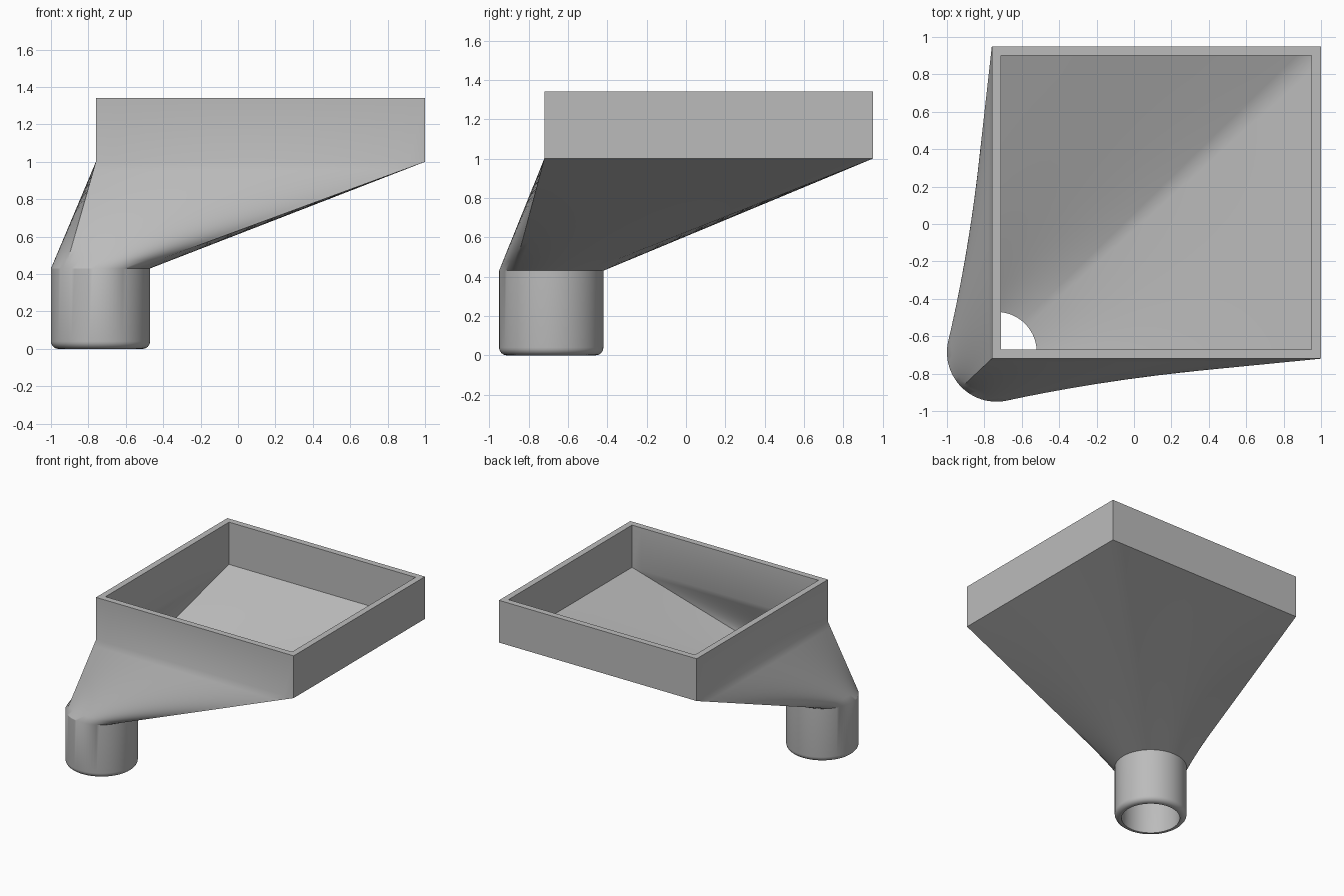
import bpy
import bmesh
from math import sin, cos, pi, radians
from mathutils import Vector

if "Cube" in bpy.data.objects:
    bpy.data.objects.remove(bpy.data.objects["Cube"], do_unlink=True)

SIDE = 20            # segments per hopper side
N = SIDE * 4
ROWS = 12            # rows along the transition
SPOUT = Vector((-0.735, -0.685))
LOW, HIGH = Vector((-0.76, -0.72)), Vector((1.0, 0.95))
WALL = 0.05
R_OUT, ROUND = 0.265, 0.04
Z_NECK, Z_BOX, Z_TOP = 0.43, 1.0, 1.34


def circle(r, z):
    """Ring that starts at the 45 degree point so quarters face the box sides."""
    angles = [pi / 4 + 2 * pi * i / N for i in range(N)]
    return [Vector((SPOUT.x + r * cos(a), SPOUT.y + r * sin(a), z)) for a in angles]


def rectangle(inset, z):
    """Rectangular ring with evenly spaced points, starting at the back left corner."""
    x0, y0, x1, y1 = LOW.x + inset, LOW.y + inset, HIGH.x - inset, HIGH.y - inset
    corners = [Vector(c) for c in ((x1, y1, z), (x0, y1, z), (x0, y0, z), (x1, y0, z))]
    return [corners[k].lerp(corners[(k + 1) % 4], i / SIDE)
            for k in range(4) for i in range(SIDE)]


def transition(a, b):
    return [[p.lerp(q, t / ROWS) for p, q in zip(a, b)] for t in range(ROWS + 1)]


# Closed wall section: rounded spout foot, outer skin, rim, inner skin
rings = []
for i in range(7):
    a = pi / 2 * i / 6
    rings.append(circle(R_OUT - ROUND + ROUND * sin(a), ROUND - ROUND * cos(a)))
rings += transition(circle(R_OUT, Z_NECK), rectangle(0, Z_BOX))
rings += [rectangle(0, Z_TOP), rectangle(WALL, Z_TOP)]
rings += transition(rectangle(WALL, Z_BOX), circle(R_OUT - WALL, Z_NECK))
rings.append(circle(R_OUT - WALL, 0))

bm = bmesh.new()
loops = [[bm.verts.new(p) for p in ring] for ring in rings]
for a, b in zip(loops, loops[1:] + loops[:1]):
    for i in range(N):
        j = (i + 1) % N
        bm.faces.new((a[i], a[j], b[j], b[i]))
bmesh.ops.recalc_face_normals(bm, faces=bm.faces)

mesh = bpy.data.meshes.new("offset_funnel")
bm.to_mesh(mesh)
bm.free()
funnel = bpy.data.objects.new("offset_funnel", mesh)
bpy.context.collection.objects.link(funnel)

# Plain grey finish
grey = bpy.data.materials.new("plain grey")
grey.use_nodes = True
colour = (0.5, 0.5, 0.5, 1)
grey.diffuse_color = colour
grey.node_tree.nodes["Principled BSDF"].inputs["Base Color"].default_value = colour
mesh.materials.append(grey)

# Smooth skin with sharp rim and corners
bpy.ops.object.select_all(action='DESELECT')
funnel.select_set(True)
bpy.context.view_layer.objects.active = funnel
bpy.ops.object.shade_smooth_by_angle(angle=radians(30))
